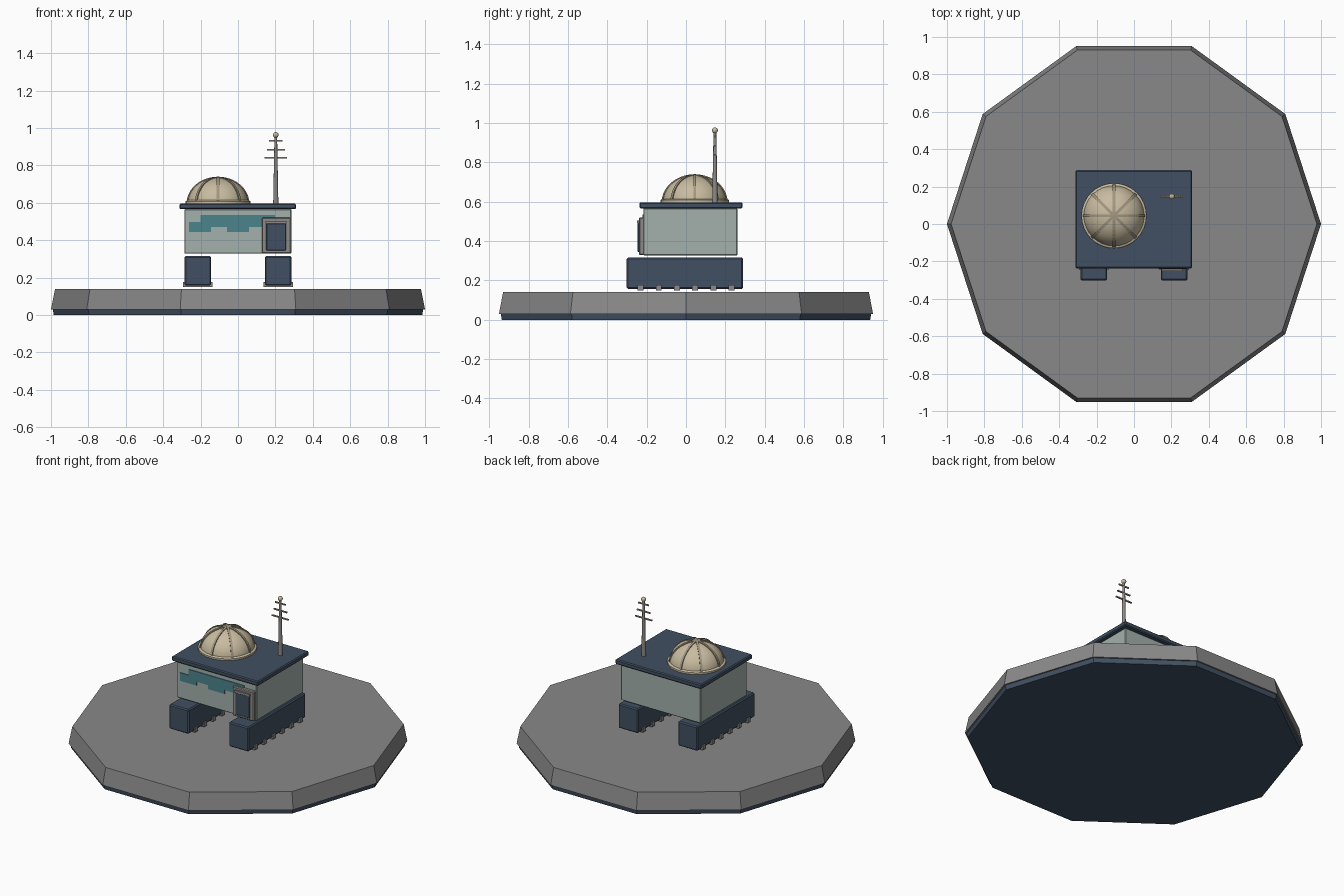
import bpy, bmesh
from math import sin, cos, pi
from mathutils import Matrix

if "Cube" in bpy.data.objects:
    bpy.data.objects.remove(bpy.data.objects["Cube"], do_unlink=True)


def material(name, r, g, b):
    m = bpy.data.materials.new(name)
    m.use_nodes = True
    m.diffuse_color = (r, g, b, 1)
    m.node_tree.nodes["Principled BSDF"].inputs["Base Color"].default_value = (r, g, b, 1)
    return m


STONE = material("stone grey", 0.25, 0.25, 0.25)
NAVY = material("slate navy", 0.053, 0.08, 0.122)
WALL = material("pale sage", 0.37, 0.44, 0.415)
TEAL = material("teal", 0.07, 0.23, 0.265)
CREAM = material("cream", 0.58, 0.5, 0.35)
TAN = material("dull tan", 0.36, 0.31, 0.22)
METAL = material("metal grey", 0.27, 0.26, 0.25)


def finish(name, bm, mat, bevel=0, smooth=False):
    bmesh.ops.recalc_face_normals(bm, faces=bm.faces[:])
    me = bpy.data.meshes.new(name)
    bm.to_mesh(me)
    bm.free()
    me.materials.append(mat)
    ob = bpy.data.objects.new(name, me)
    bpy.context.collection.objects.link(ob)
    if bevel:
        mod = ob.modifiers.new("edge", "BEVEL")
        mod.width = bevel
        mod.segments = 1
    if smooth:
        bpy.ops.object.select_all(action="DESELECT")
        ob.select_set(True)
        bpy.context.view_layer.objects.active = ob
        bpy.ops.object.shade_smooth_by_angle(angle=0.7)
    return ob


def box(name, mat, x, y, z, bevel=0):
    """Box from (low, high) ranges on each axis."""
    bm = bmesh.new()
    bmesh.ops.create_cube(bm, size=1)
    for v in bm.verts:
        v.co = [(a + b) / 2 + c * (b - a) for (a, b), c in zip((x, y, z), v.co)]
    return finish(name, bm, mat, bevel)


def lathe(name, mat, profile, sides, x=0, y=0, smooth=True):
    """Closed solid of revolution from (radius, height) points."""
    bm = bmesh.new()
    rings = []
    for r, z in profile:
        rings.append([bm.verts.new((x + r * cos(2 * pi * i / sides),
                                    y + r * sin(2 * pi * i / sides), z)) for i in range(sides)])
    for lo, hi in zip(rings, rings[1:]):
        for i in range(sides):
            j = (i + 1) % sides
            bm.faces.new((lo[i], lo[j], hi[j], hi[i]))
    bm.faces.new(rings[0])
    bm.faces.new(rings[-1])
    return finish(name, bm, mat, 0, smooth)


# Ten-sided platform
lathe("platform_underside", NAVY, [(0.985, 0), (0.99, 0.03)], 10, smooth=False)
lathe("platform_slab", STONE, [(1, 0.03), (0.978, 0.14)], 10, smooth=False)

# Tracks with cleats
for side, s in (("left", 1), ("right", -1)):
    box(side + "_track", NAVY, sorted((s * 0.144, s * 0.286)), (-0.302, 0.29), (0.157, 0.316), 0.007)
    for i in range(6):
        y = -0.231 + i * 0.0925
        box(f"{side}_cleat_{i + 1}", METAL, sorted((s * 0.137, s * 0.294)),
            (y - 0.015, y + 0.015), (0.15, 0.178))

# Cabin and roof
box("cabin", WALL, (-0.287, 0.286), (-0.217, 0.262), (0.328, 0.567), 0.004)
box("roof", NAVY, (-0.313, 0.31), (-0.237, 0.288), (0.566, 0.597), 0.006)

# Stepped window band, as one thin plate
outline = [(-0.263, 0.444), (-0.145, 0.444), (-0.145, 0.47), (-0.06, 0.47), (-0.06, 0.444),
           (0.058, 0.444), (0.058, 0.47), (0.135, 0.47), (0.135, 0.52), (0.197, 0.52),
           (0.197, 0.535), (-0.2, 0.535), (-0.2, 0.497), (-0.263, 0.497)]
bm = bmesh.new()
face = bm.faces.new([bm.verts.new((x, -0.222, z)) for x, z in outline])
ext = bmesh.ops.extrude_face_region(bm, geom=[face])
for v in ext["geom"]:
    if isinstance(v, bmesh.types.BMVert):
        v.co.y += 0.007
finish("window_band", bm, TEAL)

# Door
box("door_frame", METAL, (0.127, 0.282), (-0.24, -0.21), (0.33, 0.521), 0.005)
box("door_panel", NAVY, (0.151, 0.256), (-0.246, -0.235), (0.345, 0.49), 0.003)
box("door_hood", METAL, (0.148, 0.259), (-0.25, -0.235), (0.49, 0.504))

# Dome with collar and ribs
DX, DY, DZ, DR, DH = -0.107, 0.044, 0.597, 0.163, 0.138
lathe("dome_collar", CREAM, [(0.174, DZ), (0.174, 0.608), (0.166, 0.614), (0.15, 0.614)], 32, DX, DY)
arc = [pi / 2 * i / 10 for i in range(11)]
lathe("dome", CREAM, [(max(DR * cos(t), 0.001), DZ + DH * sin(t)) for t in arc], 32, DX, DY)
bm = bmesh.new()
for k in range(8):
    turn = Matrix.Translation((DX, DY, DZ)) @ Matrix.Rotation(k * pi / 4, 4, "Z")
    prev = None
    for t in arc:
        ring = []
        for w, d in ((-0.007, -0.008), (0.007, -0.008), (0.007, 0.005), (-0.007, 0.005)):
            v = bm.verts.new(((DR + d) * cos(t), w, (DH + d) * sin(t)))
            v.co = turn @ v.co
            ring.append(v)
        if prev:
            for i in range(4):
                j = (i + 1) % 4
                bm.faces.new((prev[i], prev[j], ring[j], ring[i]))
        else:
            bm.faces.new(ring)
        prev = ring
    bm.faces.new(prev)
finish("dome_ribs", bm, TAN)

# Antenna mast, crossbars and tip
AX, AY = 0.202, 0.147
lathe("antenna_mast", METAL, [(0.014, 0.59), (0.007, 0.96)], 12, AX, AY)
for i, (z, half) in enumerate(((0.84, 0.059), (0.885, 0.048), (0.932, 0.037))):
    box(f"antenna_bar_{i + 1}", TAN, (AX - half, AX + half), (AY - 0.004, AY + 0.004),
        (z - 0.004, z + 0.004))
bm = bmesh.new()
bmesh.ops.create_uvsphere(bm, u_segments=16, v_segments=10, radius=0.015,
                          matrix=Matrix.Translation((AX, AY, 0.963)))
finish("antenna_tip", bm, CREAM, 0, True)
